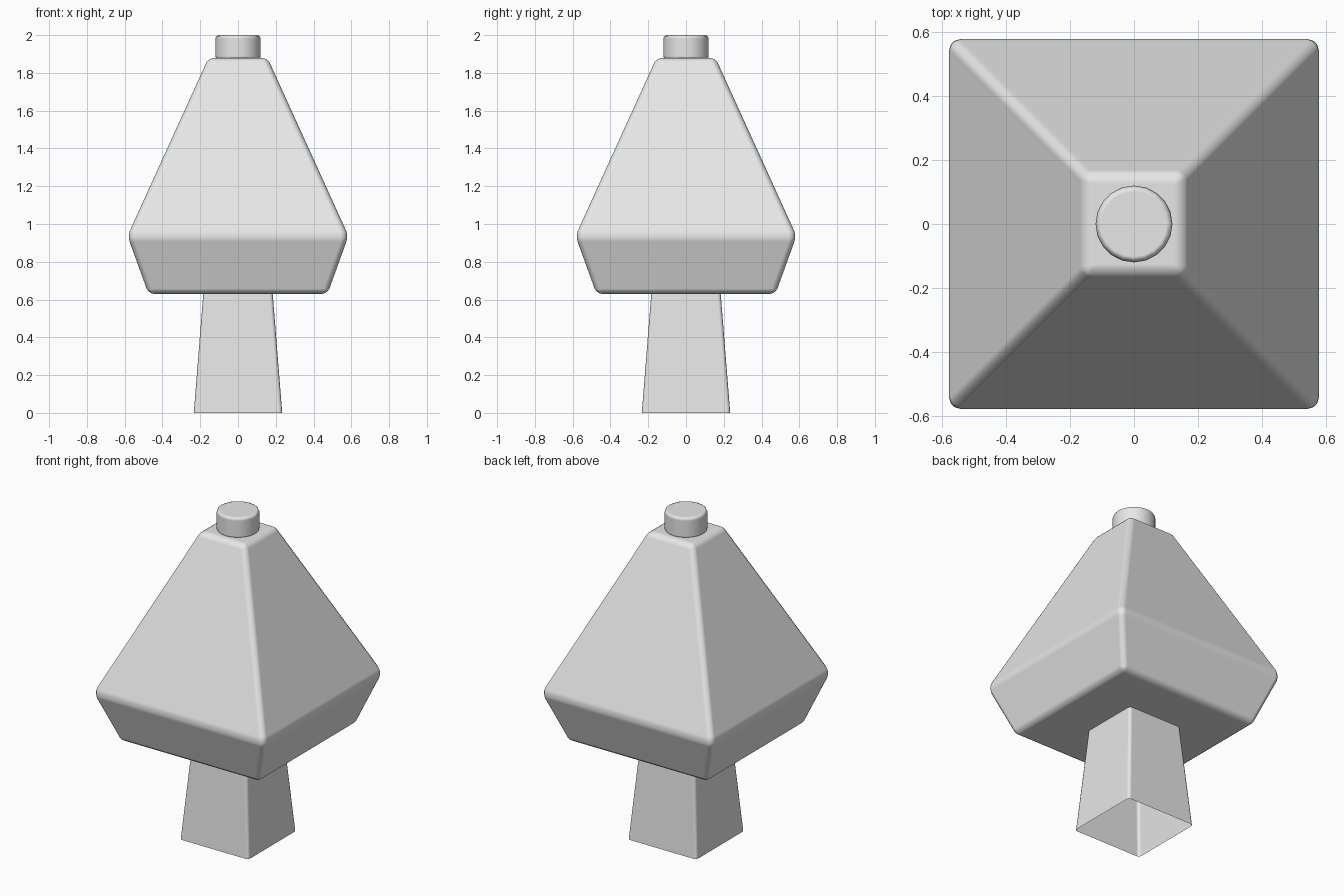
import bpy, bmesh, math

if "Cube" in bpy.data.objects:
    bpy.data.objects.remove(bpy.data.objects["Cube"])

paint = bpy.data.materials.new("light grey")
paint.diffuse_color = (0.8, 0.8, 0.8, 1)
paint.use_nodes = True
paint.node_tree.nodes["Principled BSDF"].inputs["Base Color"].default_value = paint.diffuse_color


def finish(name, bm, bevel, segments):
    """Turn a bmesh into a smooth-shaded object with rounded edges."""
    bmesh.ops.recalc_face_normals(bm, faces=bm.faces)
    mesh = bpy.data.meshes.new(name)
    bm.to_mesh(mesh)
    bm.free()
    mesh.materials.append(paint)
    ob = bpy.data.objects.new(name, mesh)
    bpy.context.collection.objects.link(ob)
    mod = ob.modifiers.new("rounded edges", 'BEVEL')
    mod.width = bevel
    mod.segments = segments
    mod.limit_method = 'ANGLE'
    mod.angle_limit = math.radians(25)
    mod.harden_normals = True
    for p in mesh.polygons:
        p.use_smooth = True
    return ob


def loft(profile, sides, turn, cap_bottom=True, cap_top=True):
    """Stack regular rings of (radius, height) and skin them."""
    bm = bmesh.new()
    rings = [[bm.verts.new((r * math.cos(turn + i * math.tau / sides),
                            r * math.sin(turn + i * math.tau / sides), z))
              for i in range(sides)] for r, z in profile]
    for a, b in zip(rings, rings[1:]):
        for i in range(sides):
            j = (i + 1) % sides
            bm.faces.new((a[i], a[j], b[j], b[i]))
    if cap_bottom:
        bm.faces.new(rings[0][::-1])
    if cap_top:
        bm.faces.new(rings[-1])
    return bm


def square(profile):
    """Half widths to corner radii."""
    return [(w * math.sqrt(2), z) for w, z in profile]


# Hollow tapering trunk, open underneath
trunk = loft(square([(0.234, 0), (0.183, 0.64)]), 4, math.pi / 4, False, False)
# Make sure the open shell faces outward
finish("trunk", trunk, 0.018, 2)

# Faceted body: flared underside and tall tapering top
finish("body", loft(square([(0.474, 0.63), (0.585, 0.937), (0.156, 1.88)]),
                    4, math.pi / 4), 0.03, 3)

# Round knob on top
finish("knob", loft([(0.12, 1.87), (0.12, 2.0)], 20, 0), 0.018, 2)
